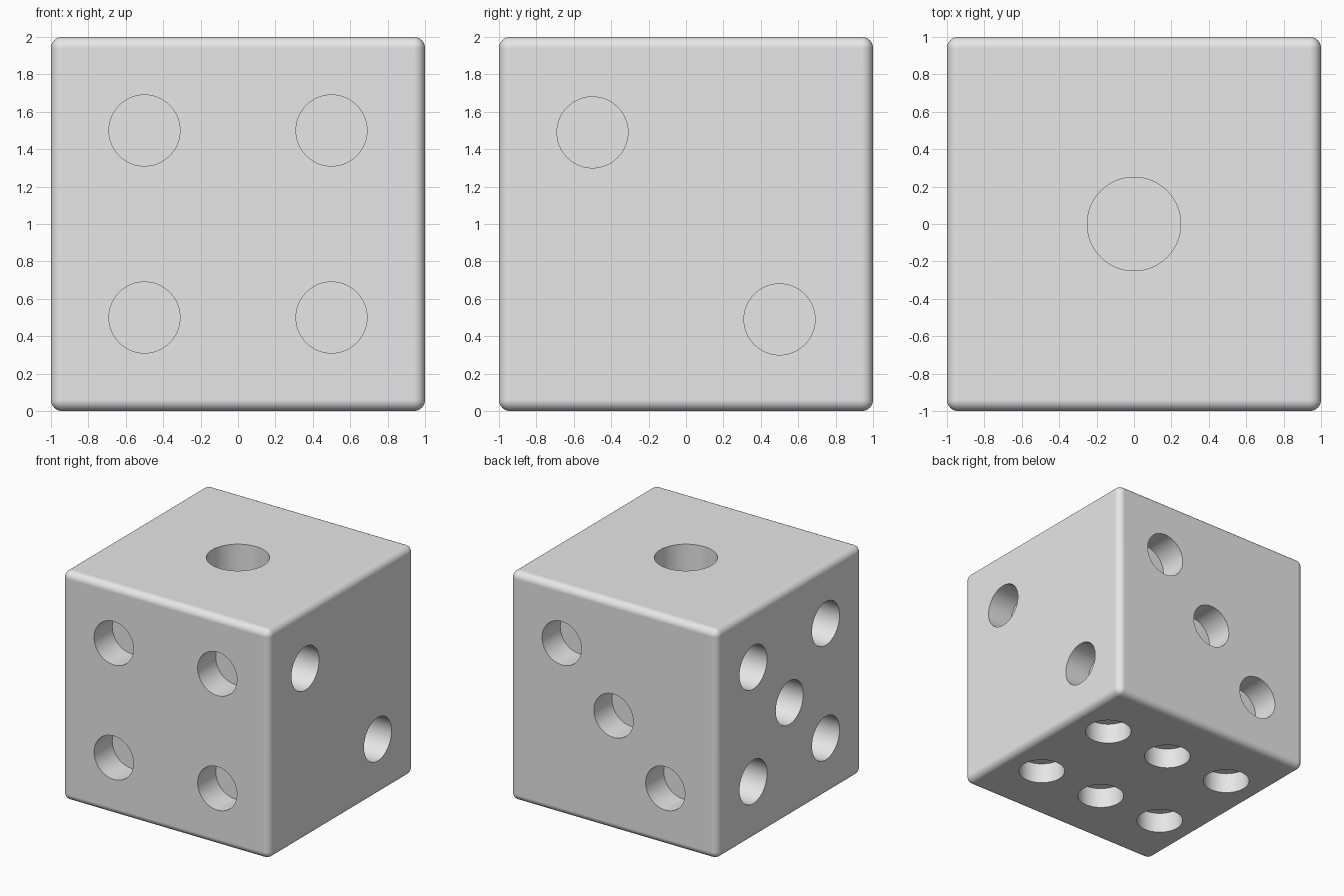
import bpy
import bmesh
import math
from mathutils import Matrix, Vector

old = bpy.data.objects.get("Cube")
if old:
    bpy.data.objects.remove(old, do_unlink=True)

# Single grey material
grey = bpy.data.materials.new("light_grey")
grey.use_nodes = True
colour = (0.8, 0.8, 0.8, 1)
grey.diffuse_color = colour
grey.node_tree.nodes["Principled BSDF"].inputs["Base Color"].default_value = colour

CENTRE = Vector((0, 0, 1))
PIP = 0.19
X, Y, Z = Vector((1, 0, 0)), Vector((0, 1, 0)), Vector((0, 0, 1))


def make_object(name, bm):
    mesh = bpy.data.meshes.new(name)
    bm.to_mesh(mesh)
    bm.free()
    mesh.materials.append(grey)
    obj = bpy.data.objects.new(name, mesh)
    bpy.context.collection.objects.link(obj)
    return obj


def drill(bm, normal, across, up, spots, depth, radius=PIP):
    """Add one closed cylinder per spot, sunk to the given depth."""
    over = 0.1
    turn = normal.to_track_quat('Z', 'Y').to_matrix().to_4x4()
    for u, v in spots:
        middle = CENTRE + normal * (1 + (over - depth) / 2) + across * u + up * v
        bmesh.ops.create_cone(bm, cap_ends=True, segments=64, radius1=radius,
                              radius2=radius, depth=depth + over,
                              matrix=Matrix.Translation(middle) @ turn)


# Pip holes on the six sides
h = 0.5
corners = [(u, v) for u in (-h, h) for v in (-h, h)]
cut = bmesh.new()
drill(cut, Z, X, Y, [(0, 0)], 0.25, 0.25)
drill(cut, X, Y, Z, [(-h, 0.49), (h, -0.51)], 0.24)
drill(cut, Y, X, Z, [(h, h), (0, 0), (-h, -h)], 0.25)
drill(cut, -Y, X, Z, corners, 0.25)
drill(cut, -X, Y, Z, corners + [(0, 0)], 0.25)
drill(cut, -Z, X, Y, [(u, v) for u in (-0.64, 0, 0.64) for v in (-0.43, 0.43)], 0.18)
cutter = make_object("pip_cutter", cut)
cutter.hide_render = True

# Rounded body
box = bmesh.new()
bmesh.ops.create_cube(box, size=2, matrix=Matrix.Translation(CENTRE))
bmesh.ops.bevel(box, geom=box.edges[:], offset=0.06, segments=8,
                profile=0.5, affect='EDGES')
body = make_object("die_body", box)

# Cut the holes, then remove the cutter
bpy.ops.object.select_all(action='DESELECT')
body.select_set(True)
bpy.context.view_layer.objects.active = body
holes = body.modifiers.new("pip_holes", 'BOOLEAN')
holes.operation = 'DIFFERENCE'
holes.solver = 'EXACT'
holes.object = cutter
bpy.ops.object.modifier_apply(modifier=holes.name)
bpy.data.objects.remove(cutter, do_unlink=True)

# Smooth rounding with flat sides
bpy.ops.object.shade_smooth_by_angle(angle=math.radians(30))
weighted = body.modifiers.new("flat_sides", 'WEIGHTED_NORMAL')
weighted.keep_sharp = True
